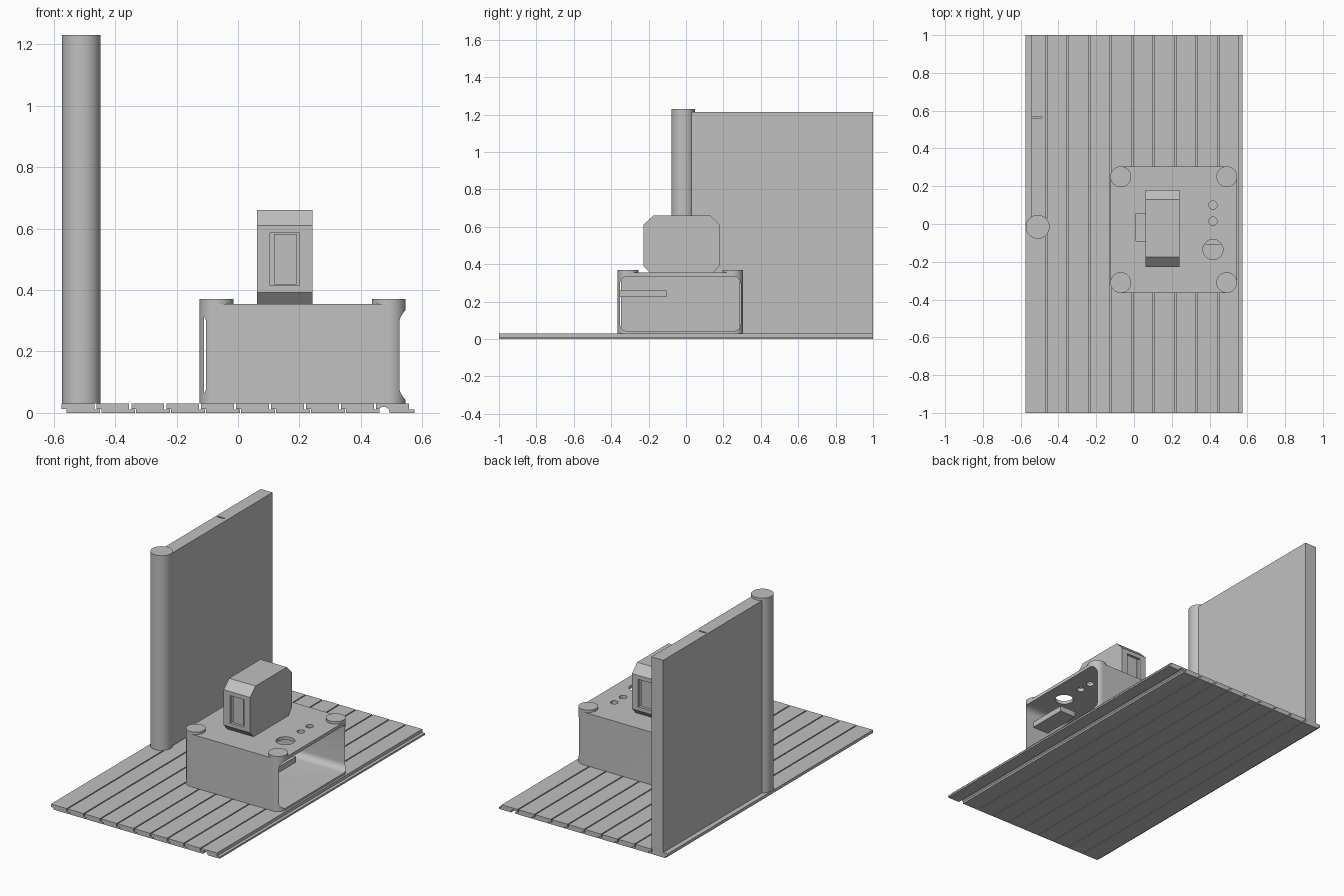
import bpy, bmesh, math
from mathutils import Vector

if "Cube" in bpy.data.objects:
    bpy.data.objects.remove(bpy.data.objects["Cube"], do_unlink=True)

COLOUR = (0.53, 0.53, 0.53, 1)
grey = bpy.data.materials.new("plain_grey")
grey.use_nodes = True
grey.diffuse_color = COLOUR
grey.node_tree.nodes["Principled BSDF"].inputs["Base Color"].default_value = COLOUR


def finish(name, bm):
    bmesh.ops.recalc_face_normals(bm, faces=bm.faces[:])
    mesh = bpy.data.meshes.new(name)
    bm.to_mesh(mesh)
    bm.free()
    obj = bpy.data.objects.new(name, mesh)
    bpy.context.collection.objects.link(obj)
    mesh.materials.append(grey)
    return obj


def prism(name, points, direction):
    """Extrude a closed outline along a direction."""
    bm = bmesh.new()
    face = bm.faces.new([bm.verts.new(p) for p in points])
    grown = bmesh.ops.extrude_face_region(bm, geom=[face])
    moved = [v for v in grown["geom"] if isinstance(v, bmesh.types.BMVert)]
    bmesh.ops.translate(bm, verts=moved, vec=Vector(direction))
    return finish(name, bm)


def box(name, x0, x1, y0, y1, z0, z1):
    return prism(name, [(x0, y0, z0), (x1, y0, z0), (x1, y1, z0), (x0, y1, z0)], (0, 0, z1 - z0))


def cylinder(name, x, y, r, z0, z1, sides=48):
    ring = [math.tau * i / sides for i in range(sides)]
    return prism(name, [(x + r * math.cos(a), y + r * math.sin(a), z0) for a in ring], (0, 0, z1 - z0))


def boolean(obj, others, operation="DIFFERENCE"):
    """Apply boolean operations, then drop the helper solids."""
    for other in others:
        mod = obj.modifiers.new("boolean", "BOOLEAN")
        mod.operation = operation
        mod.solver = "EXACT"
        mod.object = other
        other.hide_render = True
    graph = bpy.context.evaluated_depsgraph_get()
    mesh = bpy.data.meshes.new_from_object(obj.evaluated_get(graph))
    obj.modifiers.clear()
    obj.data = mesh
    for other in others:
        bpy.data.objects.remove(other, do_unlink=True)


def smooth(obj):
    bpy.ops.object.select_all(action="DESELECT")
    obj.select_set(True)
    bpy.context.view_layer.objects.active = obj
    bpy.ops.object.shade_smooth_by_angle(angle=math.radians(30))


# Floor of lapped planks
LAP = [(0, .03), (.107, .03), (.107, .011), (.126, .011), (.126, 0), (.016, 0), (.016, .012), (0, .012)]
PITCH = 0.1138
for i in range(10):
    left = -0.575 + PITCH * i
    plank = prism(f"floor_plank_{i + 1}", [(left + x, -1, z) for x, z in LAP], (0, 2, 0))

# Cable channel under the last plank
arch = [math.tau * i / 24 for i in range(24)]
channel = prism("channel_cutter", [(.475 + .018 * math.cos(a), -1.1, .002 + .018 * math.sin(a)) for a in arch],
                (0, 2.2, 0))
boolean(plank, [channel])

# Wall panel with a slot in its top edge, and its round post
wall = box("wall_panel", -.545, -.465, 0, 1, .03, 1.215)
boolean(wall, [box("slot_cutter", -.535, -.487, .56, .57, 1.19, 1.25)])
smooth(cylinder("wall_post", -.51, -.015, .063, .03, 1.23))

# Base housing with four corner posts
housing = box("base_housing", -.07, .49, -.365, .305, .03, .355)
body = [box("body_side", -.125, .545, -.31, .25, .03, .355)]
body += [cylinder("corner_post", x, y, .055, .03, .37) for x in (-.07, .491) for y in (-.31, .25)]
boolean(housing, body, "UNION")

# Rounded hollow, open on one side
outline = []
R = 0.04
for k, (y, z) in enumerate([(.293, .335), (-.353, .335), (-.353, .042), (.293, .042)]):
    cy = y - math.copysign(R, y)
    cz = z - math.copysign(R, z - .2)
    for s in range(9):
        a = math.pi / 2 * (k + s / 8)
        outline.append((-.11, cy + R * math.cos(a), cz + R * math.sin(a)))
cutters = [prism("hollow_cutter", outline, (.8, 0, 0))]

# Holes and slot through the top plate
for y, r in ((.1, .022), (.015, .022), (-.135, .053)):
    cutters.append(cylinder("hole_cutter", .418, y, r, .3, .4))
cutters.append(box("slot_cutter", .01, .075, -.09, .055, .3, .4))
boolean(housing, cutters)
smooth(housing)

# Inner shelf below the large hole
box("inner_shelf", .36, .47, -.353, -.105, .225, .26)

# Chamfered motor block with a recess on front and back
side = [(-.19, .35), (.14, .35), (.18, .392), (.18, .61), (.13, .66), (-.175, .66), (-.228, .61), (-.228, .392)]
motor = prism("motor_block", [(.062, y, z) for y, z in side], (.18, 0, 0))
boolean(motor, [box("recess_cutter", .105, .2, y0, y1, .415, .585)
                for y0, y1 in ((-.3, -.208), (.16, .3))])
# Raised panels inside the recesses
for name, y0, y1 in (("front", -.216, -.2), ("back", .15, .168)):
    box(f"{name}_recess_panel", .117, .19, y0, y1, .418, .582)
